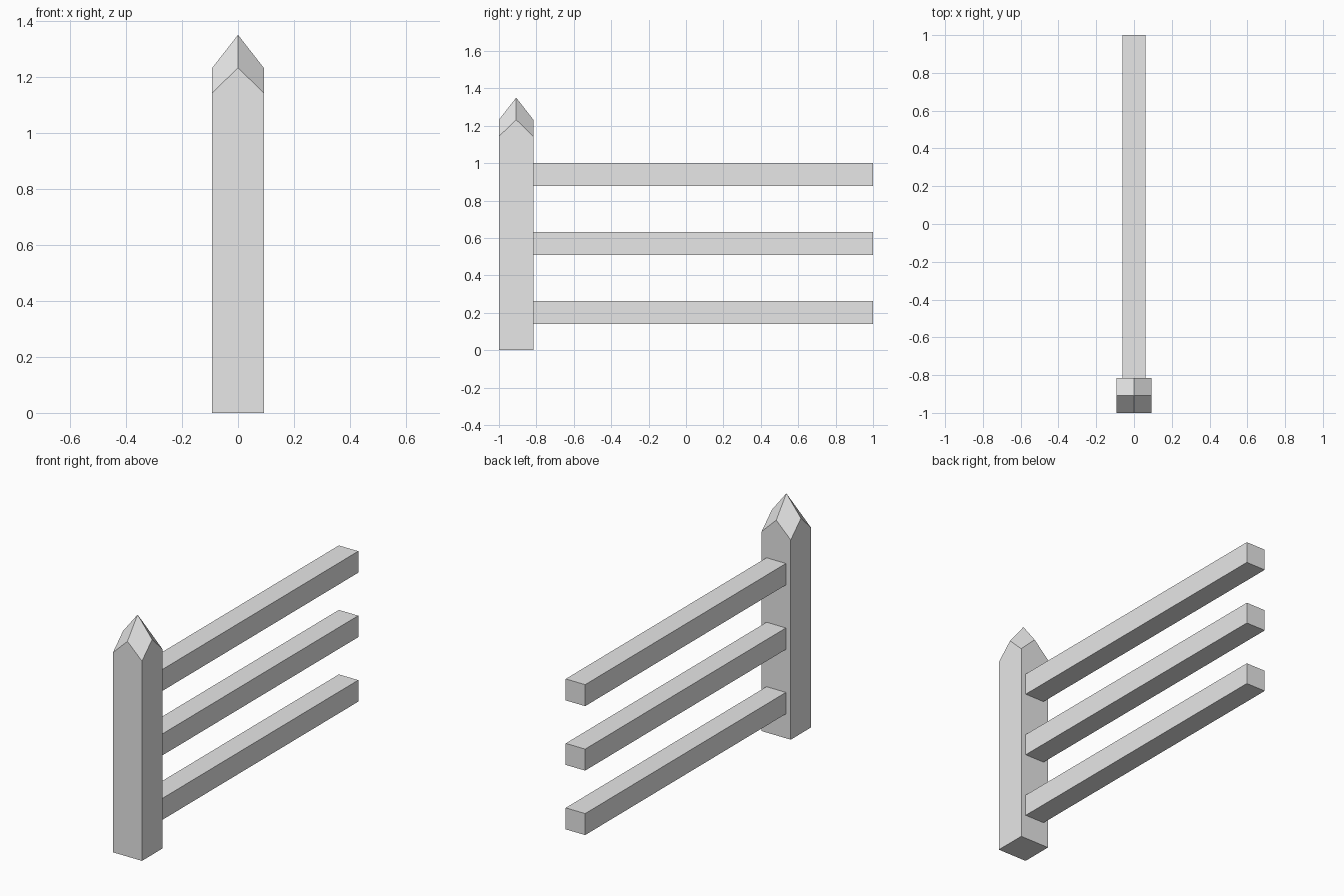
import bpy
import bmesh
from mathutils import Matrix, Vector

cube = bpy.data.objects.get("Cube")
if cube:
    bpy.data.objects.remove(cube, do_unlink=True)

grey = bpy.data.materials.new("plain_grey")
grey.use_nodes = True
grey.diffuse_color = (0.8, 0.8, 0.8, 1)
grey.node_tree.nodes["Principled BSDF"].inputs["Base Color"].default_value = (0.8, 0.8, 0.8, 1)


def add_object(name, bm):
    bmesh.ops.recalc_face_normals(bm, faces=bm.faces)
    mesh = bpy.data.meshes.new(name)
    bm.to_mesh(mesh)
    bm.free()
    mesh.materials.append(grey)
    obj = bpy.data.objects.new(name, mesh)
    bpy.context.collection.objects.link(obj)
    return obj


# Square post with a pointed tip of four diamond facets
HALF = 0.092
POST_Y = -1 + HALF
CORNER_Z, MIDDLE_Z, TIP_Z = 1.143, 1.232, 1.35

bm = bmesh.new()
ring = [(-1, -1), (0, -1), (1, -1), (1, 0), (1, 1), (0, 1), (-1, 1), (-1, 0)]
rim = [bm.verts.new((x * HALF, POST_Y + y * HALF, CORNER_Z if x and y else MIDDLE_Z))
       for x, y in ring]
base = [bm.verts.new((x * HALF, POST_Y + y * HALF, 0)) for x, y in ring[::2]]
tip = bm.verts.new((0, POST_Y, TIP_Z))
bm.faces.new(base)
for i in range(4):
    j = (i + 1) % 4
    corner, middle, after = rim[2 * i], rim[2 * i + 1], rim[2 * j]
    bm.faces.new((base[i], base[j], after, middle, corner))
    bm.faces.new((corner, middle, tip, rim[2 * i - 1]))
add_object("post", bm)

# Three rails running back from the post
RAIL = 0.123
START, END = -1 + 2 * HALF, 1
for name, z in (("lower_rail", 0.201), ("middle_rail", 0.57), ("upper_rail", 0.939)):
    bm = bmesh.new()
    bmesh.ops.create_cube(bm, size=1, matrix=Matrix.Diagonal((RAIL, END - START, RAIL, 1)))
    bmesh.ops.translate(bm, verts=bm.verts, vec=Vector((0, (START + END) / 2, z)))
    add_object(name, bm)
